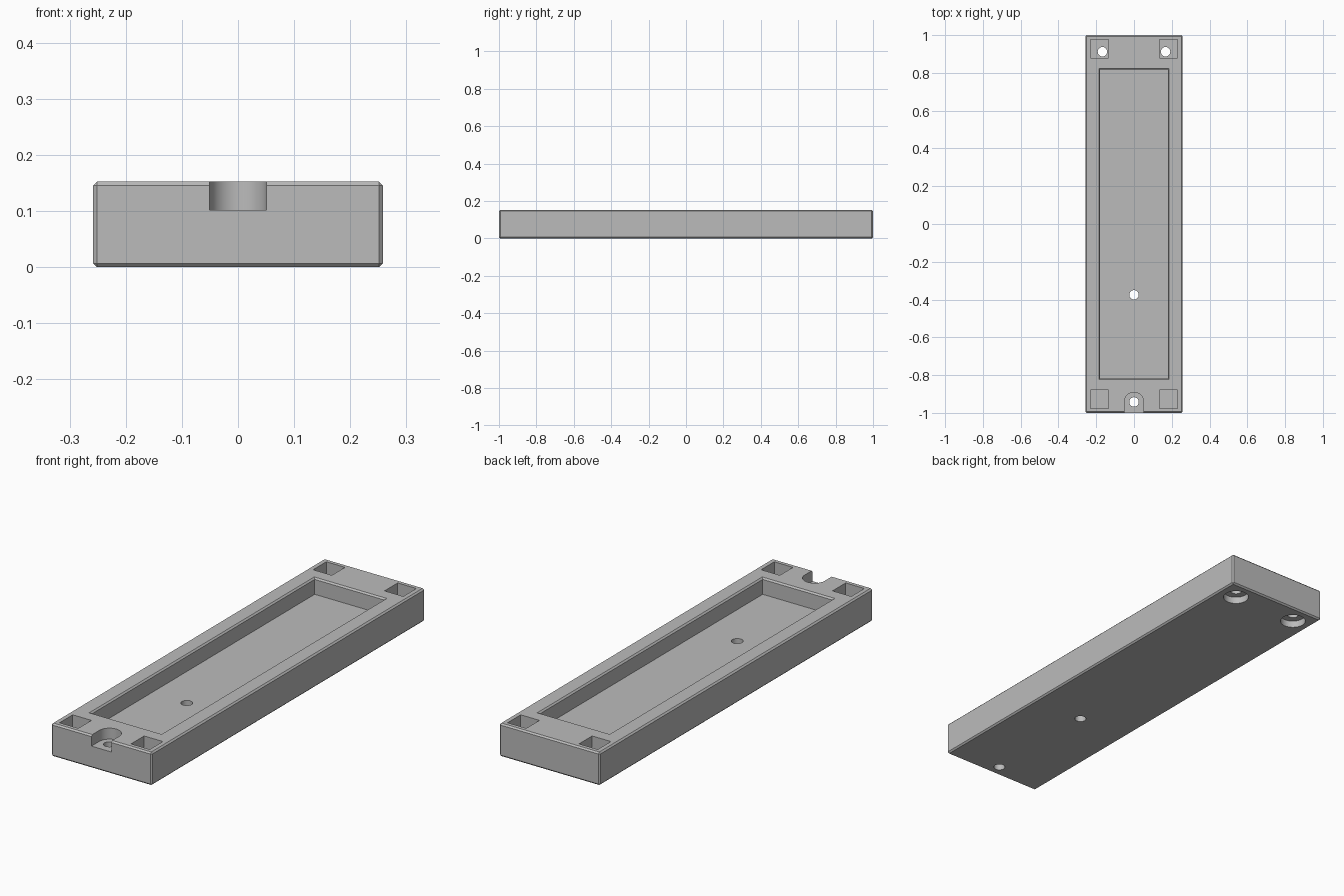
import bpy, bmesh
from mathutils import Matrix

if "Cube" in bpy.data.objects:
    bpy.data.objects.remove(bpy.data.objects["Cube"])

HX, HY, H = 0.258, 1.0, 0.153   # half width, half length, height
CH = 0.007                      # edge chamfer
FLOOR = 0.077                   # recess floor height
TOP = H + 0.02                  # cutters reach above the top

grey = bpy.data.materials.new("light grey")
grey.diffuse_color = (0.5, 0.5, 0.5, 1)
grey.use_nodes = True
grey.node_tree.nodes["Principled BSDF"].inputs["Base Color"].default_value = grey.diffuse_color


def finish(name, bm):
    mesh = bpy.data.meshes.new(name)
    bmesh.ops.recalc_face_normals(bm, faces=bm.faces)
    bm.to_mesh(mesh)
    bm.free()
    mesh.materials.append(grey)
    obj = bpy.data.objects.new(name, mesh)
    bpy.context.collection.objects.link(obj)
    return obj


def loft(name, cx, cy, sections):
    """Rectangular solid through (half x, half y, z) sections."""
    bm = bmesh.new()
    rings = [[bm.verts.new((cx + sx * hx, cy + sy * hy, z))
              for sx, sy in ((-1, -1), (1, -1), (1, 1), (-1, 1))]
             for hx, hy, z in sections]
    bm.faces.new(rings[0])
    bm.faces.new(rings[-1])
    for a, b in zip(rings, rings[1:]):
        for i in range(4):
            j = (i + 1) % 4
            bm.faces.new((a[i], a[j], b[j], b[i]))
    return finish(name, bm)


def cylinder(name, x, y, r, z0, z1):
    bm = bmesh.new()
    bmesh.ops.create_cone(bm, cap_ends=True, segments=48, radius1=r, radius2=r,
                          depth=z1 - z0,
                          matrix=Matrix.Translation((x, y, (z0 + z1) / 2)))
    return finish(name, bm)


# Chamfered slab
slab = loft("base_plate", 0, 0, [(HX, HY, 0), (HX, HY, H)])
bm = bmesh.new()
bm.from_mesh(slab.data)
bmesh.ops.bevel(bm, geom=bm.edges[:], offset=CH, segments=1, affect='EDGES')
bm.to_mesh(slab.data)
bm.free()

# Long central recess with a chamfered rim
px, py = 0.179, 0.817
cutters = [loft("recess_cutter", 0, 0, [(px, py, FLOOR), (px, py, H - CH),
                                       (px + CH, py + CH, H),
                                       (px + CH, py + CH, TOP)])]

# Square corner sockets
for sx in (-1, 1):
    for sy in (-1, 1):
        cutters.append(loft("socket_cutter", sx * 0.183, sy * 0.928,
                            [(0.048, 0.048, FLOOR), (0.048, 0.048, TOP)]))

# Round-ended notch in the front edge: a straight slot run into a cylinder
cutters.append(cylinder("notch_round_cutter", 0, -0.942, 0.051, 0.102, TOP))
cutters.append(loft("notch_slot_cutter", 0, -0.992,
                    [(0.051, 0.05, 0.102), (0.051, 0.05, TOP)]))

# Through holes, and counterbores under the two rear ones
for x, y in ((0, -0.942), (0, -0.375), (-0.167, 0.912), (0.167, 0.912)):
    cutters.append(cylinder("hole_cutter", x, y, 0.025, -0.02, 0.12))
    if y > 0:
        cutters.append(cylinder("counterbore_cutter", x, y, 0.056, -0.02, 0.032))

# Cut everything out of the slab, then drop the cutters
for c in cutters:
    c.hide_render = True
    m = slab.modifiers.new(c.name, 'BOOLEAN')
    m.operation = 'DIFFERENCE'
    m.solver = 'EXACT'
    m.object = c
bpy.context.view_layer.objects.active = slab
slab.select_set(True)
for m in list(slab.modifiers):
    bpy.ops.object.modifier_apply(modifier=m.name)
for c in cutters:
    bpy.data.objects.remove(c)

bpy.ops.object.select_all(action='DESELECT')
slab.select_set(True)
bpy.ops.object.shade_smooth_by_angle(angle=0.5)
